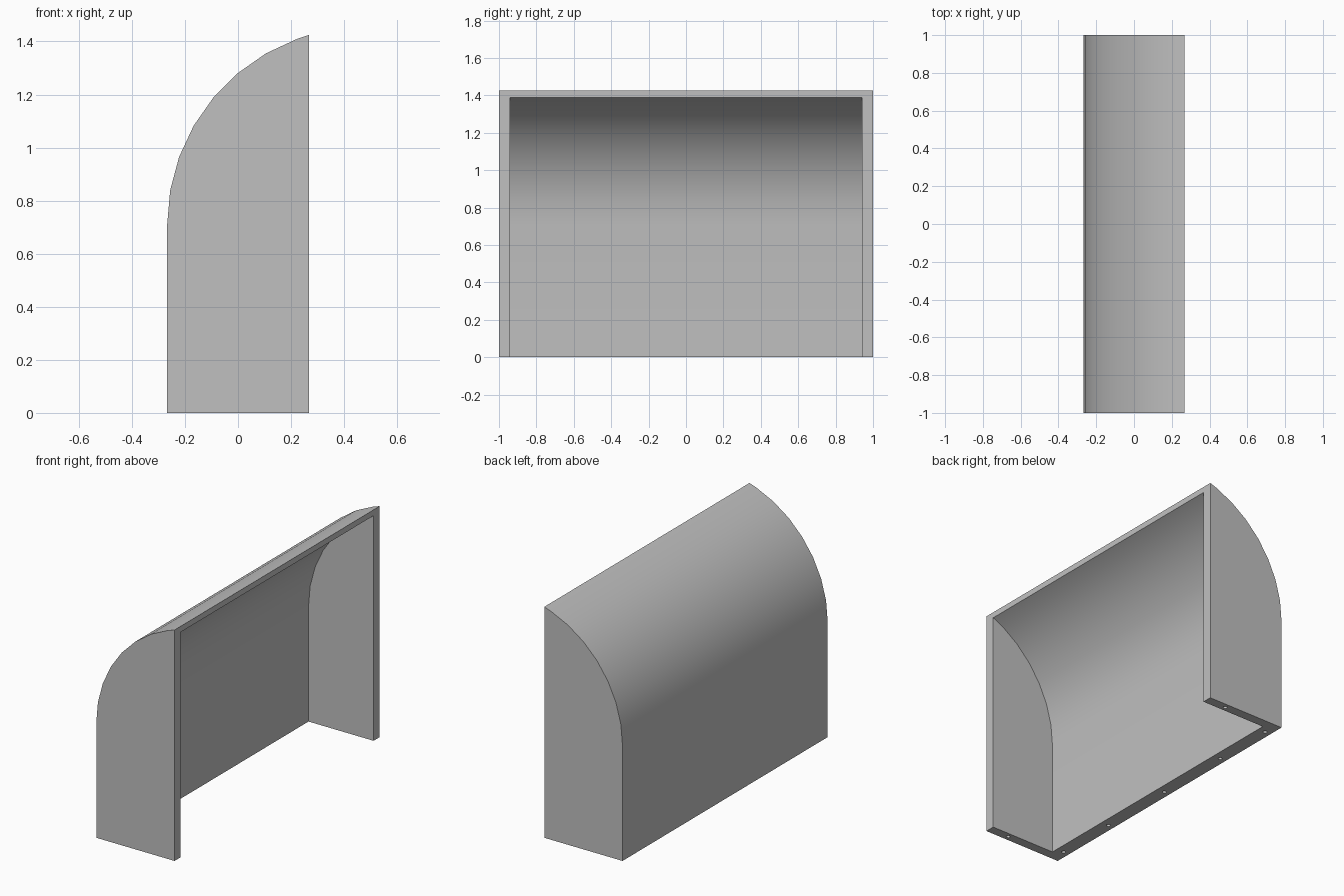
import bpy, bmesh
from math import radians, sin, cos, sqrt
from mathutils import Matrix

cube = bpy.data.objects.get("Cube")
if cube:
    bpy.data.objects.remove(cube, do_unlink=True)

HALF_X, SPRING_Z, RADIUS = 0.267, 0.71, 0.745
BACK_WALL, SIDE_WALL = 0.09, 0.06
CENTRE_X = RADIUS - HALF_X

grey = bpy.data.materials.new("plain grey")
grey.use_nodes = True
colour = (0.53, 0.53, 0.53, 1)
grey.diffuse_color = colour
grey.node_tree.nodes["Principled BSDF"].inputs["Base Color"].default_value = colour


def hood_profile(floor):
    """Straight back rising into an arc in ten degree steps, cut off at the open face."""
    points = [(HALF_X, floor), (-HALF_X, floor)]
    for step in range(8):
        a = radians(10 * step)
        points.append((CENTRE_X - RADIUS * cos(a), SPRING_Z + RADIUS * sin(a)))
    points.append((HALF_X, SPRING_Z + sqrt(RADIUS ** 2 - (CENTRE_X - HALF_X) ** 2)))
    return points


def add_prism(bm, profile, half_width, shift=0):
    """Extrude an x-z profile along y."""
    face = bm.faces.new([bm.verts.new((x + shift, -half_width, z)) for x, z in profile])
    new = bmesh.ops.extrude_face_region(bm, geom=[face])["geom"]
    bmesh.ops.translate(bm, vec=(0, 2 * half_width, 0),
                        verts=[v for v in new if isinstance(v, bmesh.types.BMVert)])


def make_object(name, bm):
    bmesh.ops.recalc_face_normals(bm, faces=bm.faces)
    mesh = bpy.data.meshes.new(name)
    bm.to_mesh(mesh)
    bm.free()
    mesh.materials.append(grey)
    ob = bpy.data.objects.new(name, mesh)
    bpy.context.collection.objects.link(ob)
    return ob


# Solid outer hood
bm = bmesh.new()
add_prism(bm, hood_profile(0), 1)
hood = make_object("curved_hood", bm)

# Cavity: the same profile moved towards the open face
bm = bmesh.new()
add_prism(bm, hood_profile(-0.2), 1 - SIDE_WALL, BACK_WALL)
cavity = make_object("cavity_cutter", bm)

# Screw holes in the underside of the rim
rim_x, rim_y = -HALF_X + 0.04, 1 - SIDE_WALL / 2
holes = [(rim_x, y) for y in (-0.9, -0.5, 0, 0.5, 0.9)]
holes += [(0.13, side * rim_y) for side in (-1, 1)]
bm = bmesh.new()
for x, y in holes:
    bmesh.ops.create_cone(bm, cap_ends=True, segments=16, radius1=0.012, radius2=0.012,
                          depth=0.16, matrix=Matrix.Translation((x, y, 0)))
screw_holes = make_object("screw_hole_cutter", bm)

# Cut the cavity and holes
bpy.ops.object.select_all(action="DESELECT")
hood.select_set(True)
bpy.context.view_layer.objects.active = hood
for cutter in (cavity, screw_holes):
    cutter.hide_render = True
    mod = hood.modifiers.new(cutter.name, "BOOLEAN")
    mod.operation, mod.solver, mod.object = "DIFFERENCE", "EXACT", cutter
    bpy.ops.object.modifier_apply(modifier=mod.name)
    bpy.data.objects.remove(cutter, do_unlink=True)

bpy.ops.object.shade_smooth_by_angle(angle=radians(30))
